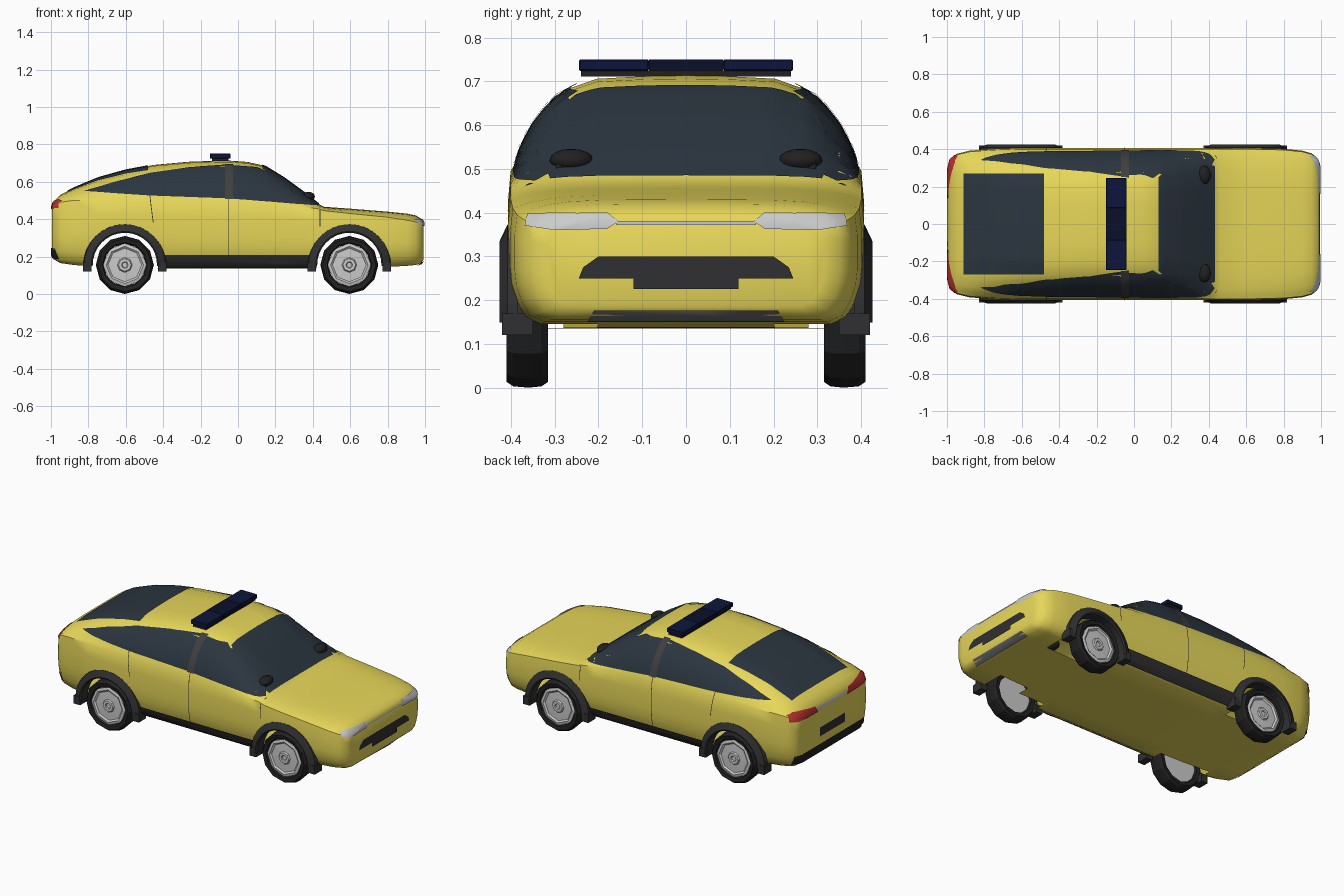
import bpy, bmesh
from math import pi, sin, cos, radians
from mathutils import Vector, Matrix
from mathutils.bvhtree import BVHTree

if "Cube" in bpy.data.objects:
    bpy.data.objects.remove(bpy.data.objects["Cube"])


def material(name, r, g, b):
    m = bpy.data.materials.new(name)
    m.diffuse_color = (r, g, b, 1)
    m.use_nodes = True
    m.node_tree.nodes["Principled BSDF"].inputs["Base Color"].default_value = m.diffuse_color
    return m


YELLOW = material("paint", .80, .68, .10)
GLASS = material("glass", .024, .036, .05)
DARK = material("dark_trim", .03, .03, .032)
TYRE = material("tyre", .015, .015, .015)
NAVY = material("navy", .004, .008, .045)
RED = material("red", .5, .03, .03)
CHROME = material("silver", .55, .56, .58)
PILLAR = material("pillar", .05, .05, .05)
GREY = material("bumper_grey", .16, .16, .16)


def finish(name, bm, mat, smooth=None):
    me = bpy.data.meshes.new(name)
    bm.to_mesh(me)
    bm.free()
    ob = bpy.data.objects.new(name, me)
    bpy.context.collection.objects.link(ob)
    if mat:
        me.materials.append(mat)
    if smooth:
        bpy.ops.object.select_all(action='DESELECT')
        ob.select_set(True)
        bpy.context.view_layer.objects.active = ob
        bpy.ops.object.shade_smooth_by_angle(angle=radians(smooth))
    return ob


def box(name, centre, size, mat, bevel=0):
    bm = bmesh.new()
    bmesh.ops.create_cube(bm, size=1, matrix=Matrix.Translation(centre) @ Matrix.Diagonal((*size, 1)))
    if bevel:
        bmesh.ops.bevel(bm, geom=bm.edges[:], offset=bevel, segments=1, affect='EDGES')
    return finish(name, bm, mat)


def lathe(name, profile, n, cx, cz, side, mat, a0=0, a1=360, smooth=None):
    """Turn (radius, y) points around a y axis at (cx, cz)."""
    bm = bmesh.new()
    full = a1 - a0 == 360
    rings = []
    for i in range(n if full else n + 1):
        a = radians(a0 + (a1 - a0) * i / n)
        rings.append([bm.verts.new((cx + r * cos(a), side * y, cz + r * sin(a))) for r, y in profile])
    for i in range(n):
        p, q = rings[i], rings[(i + 1) % len(rings)]
        for j in range(len(profile) - 1):
            bm.faces.new((p[j], p[j + 1], q[j + 1], q[j]))
    bmesh.ops.remove_doubles(bm, verts=bm.verts[:], dist=1e-5)
    bmesh.ops.recalc_face_normals(bm, faces=bm.faces[:])
    return finish(name, bm, mat, smooth)


# Body shell: x, half width, floor, belt line, roof line
STATIONS = [
    (-.995, .31, .21, .44, .465), (-.985, .345, .185, .465, .495), (-.95, .375, .165, .49, .53),
    (-.88, .392, .155, .50, .565), (-.75, .402, .145, .50, .62), (-.60, .407, .138, .495, .662),
    (-.45, .407, .135, .49, .69), (-.25, .407, .135, .485, .708), (-.05, .407, .135, .48, .713),
    (.05, .407, .135, .48, .706), (.14, .407, .135, .475, .686), (.25, .407, .135, .47, .618),
    (.35, .407, .135, .465, .545), (.43, .407, .136, .455, .482), (.46, .407, .137, .445, .466),
    (.60, .407, .138, .43, .456), (.80, .402, .145, .41, .44), (.90, .392, .15, .395, .43),
    (.95, .378, .155, .385, .42), (.98, .352, .165, .375, .402), (.993, .315, .185, .36, .385)]
LOWER = [(0, 0), (.5, 0), (.82, 0), (.91, .06), (.96, .2), (.99, .35), (1, .5), (1, .8)]
UPPER = [(.985, 0), (.96, .1), (.925, .3), (.86, .52), (.765, .73), (.68, .86), (.5, .97), (.25, .993), (0, 1)]
bm = bmesh.new()
rings = []
for x, w, lo, belt, top in STATIONS:
    half = [(w * a, lo + (belt - lo) * b) for a, b in LOWER] + [(w * a, belt + (top - belt) * b) for a, b in UPPER]
    loop = half + [(-y, z) for y, z in half[-2:0:-1]]
    rings.append([bm.verts.new((x, y, z)) for y, z in loop])
for p, q in zip(rings, rings[1:]):
    for j in range(len(p)):
        k = (j + 1) % len(p)
        bm.faces.new((p[j], p[k], q[k], q[j]))
bm.faces.new(rings[0])
bm.faces.new(rings[-1])
bmesh.ops.recalc_face_normals(bm, faces=bm.faces[:])
SURFACE = BVHTree.FromBMesh(bm)
body = finish("body_shell", bm, YELLOW)

# Wheel openings cut into the hollow shell
WHEELS = [(x, .155, s) for x in (-.605, .595) for s in (1, -1)]
for x, z, s in WHEELS:
    bm = bmesh.new()
    bmesh.ops.create_cone(bm, cap_ends=True, segments=24, radius1=.178, radius2=.178, depth=.4,
                          matrix=Matrix.Translation((x, s * .48, z)) @ Matrix.Rotation(pi / 2, 4, 'X'))
    cutter = finish("arch_cutter", bm, None)
    cutter.hide_render = True
    mod = body.modifiers.new("arch", 'BOOLEAN')
    mod.operation, mod.object, mod.solver = 'DIFFERENCE', cutter, 'EXACT'
    bpy.context.view_layer.objects.active = body
    bpy.ops.object.modifier_apply(modifier=mod.name)
    bpy.data.objects.remove(cutter)
bm = bmesh.new()
bm.from_mesh(body.data)
inner = []
for f in bm.faces:
    c = f.calc_center_median()
    if abs(c.y) > .27 and any(Vector((c.x - x, c.z - z)).length < .1785 for x, z, s in WHEELS):
        inner.append(f)
bmesh.ops.delete(bm, geom=inner, context='FACES')
bm.to_mesh(body.data)
bm.free()
bpy.ops.object.select_all(action='DESELECT')
body.select_set(True)
bpy.context.view_layer.objects.active = body
bpy.ops.object.shade_smooth_by_angle(angle=radians(40))


def panel(name, pts, view, mat, lift=.004):
    """Project a flat outline onto the body surface."""
    place, ray = {
        'left': (lambda a, b: (a, 2, b), (0, -1, 0)), 'right': (lambda a, b: (a, -2, b), (0, 1, 0)),
        'top': (lambda a, b: (a, b, 2), (0, 0, -1)), 'front': (lambda a, b: (2, a, b), (-1, 0, 0)),
        'rear': (lambda a, b: (-2, a, b), (1, 0, 0))}[view]
    ray = Vector(ray)
    bm = bmesh.new()
    face = bm.faces.new([bm.verts.new(place(*p)) for p in pts])
    bmesh.ops.triangulate(bm, faces=[face])
    for axis in range(3):
        if abs(ray[axis]) > .5:
            continue
        n = Vector((0, 0, 0))
        n[axis] = 1
        lo, hi = min(v.co[axis] for v in bm.verts), max(v.co[axis] for v in bm.verts)
        steps = int((hi - lo) / .025)
        for i in range(1, steps + 1):
            bmesh.ops.bisect_plane(bm, geom=bm.verts[:] + bm.edges[:] + bm.faces[:],
                                   plane_co=n * (lo + (hi - lo) * i / (steps + 1)), plane_no=n)
    missed = []
    for v in bm.verts:
        hit, normal, _, _ = SURFACE.ray_cast(v.co, ray)
        if hit is None:
            missed.append(v)
        else:
            v.co = hit + normal * lift
    bmesh.ops.delete(bm, geom=missed, context='VERTS')
    bm.normal_update()
    for f in bm.faces:
        if f.normal.dot(ray) > 0:
            f.normal_flip()
    return finish(name, bm, mat, 40)


def strip(name, a0, a1, b0, b1, view, mat, lift=.004):
    return panel(name, [(a0, b0), (a1, b0), (a1, b1), (a0, b1)], view, mat, lift)


# Front and rear glass
panel("windscreen", [(.13, -.25), (.2, -.31), (.3, -.34), (.43, -.31), (.43, .31), (.3, .34), (.2, .31), (.13, .25)],
      'top', GLASS)
strip("rear_window", -.91, -.48, -.27, .27, 'top', GLASS)

# Side glass, door lines and sills
for view in ('left', 'right'):
    panel(view + "_side_window", [(-.82, .548), (-.47, .525), (-.05, .51), (.43, .47), (.36, .53), (.26, .595), (.16, .65),
                                  (.1, .675), (-.07, .688), (-.26, .675), (-.47, .645), (-.66, .597)], view, GLASS)
    strip(view + "_centre_pillar", -.07, -.028, .505, .69, view, PILLAR, .006)
    strip(view + "_front_door_line", -.052, -.048, .2, .51, view, DARK, .003)
    panel(view + "_rear_door_line", [(-.474, .53), (-.455, .38), (-.451, .38), (-.47, .53)], view, DARK, .003)
    panel(view + "_wing_line", [(.436, .465), (.44, .465), (.44, .36), (.436, .36)], view, DARK, .003)
    strip(view + "_sill", -.42, .42, .145, .21, view, DARK, .008)

# Nose and tail fittings
for s, label in ((1, "left"), (-1, "right")):
    lamp = [(.155, .38), (.18, .398), (.36, .395), (.365, .37), (.3, .36), (.18, .363)]
    panel(label + "_headlight", [(s * y, z) for y, z in lamp], 'front', CHROME, .005)
    lamp = [(.14, .45), (.16, .487), (.33, .505), (.365, .495), (.365, .46), (.3, .453)]
    panel(label + "_tail_light", [(s * y, z) for y, z in lamp], 'rear', RED, .005)
strip("nose_chrome_strip", -.16, .16, .372, .381, 'front', CHROME)
panel("grille", [(-.245, .25), (.245, .25), (.235, .275), (.2, .3), (-.2, .3), (-.235, .275)], 'front', DARK)
strip("front_plate", -.12, .12, .226, .262, 'front', DARK, .006)
panel("front_skid_plate", [(-.225, .157), (.225, .157), (.21, .18), (-.21, .18)], 'front', GREY, .006)
strip("tail_chrome_strip", -.14, .14, .455, .475, 'rear', CHROME)
strip("rear_plate", -.12, .12, .29, .345, 'rear', DARK)
strip("rear_bumper_trim", -.34, .34, .19, .245, 'rear', TYRE, .005)

# Wheels, arch trims and mud flaps
for x, z, s in WHEELS:
    tag = ("front_" if x > 0 else "rear_") + ("left_" if s > 0 else "right_")
    lathe(tag + "tyre", [(.112, .395), (.12, .405), (.142, .41), (.152, .395), (.155, .36), (.152, .33), (.142, .315),
                         (.118, .318), (.112, .33)], 12, x, z, s, TYRE)
    lathe(tag + "rim", [(0, .33), (.117, .33), (.117, .398), (.1, .402), (.09, .394), (.04, .396),
                        (.034, .404), (.018, .404), (.014, .397), (0, .397)], 8, x, z, s, CHROME)
    lathe(tag + "arch_trim", [(.222, .385), (.218, .408), (.18, .426), (.172, .42), (.174, .35)], 16, x, z, s, DARK, -2, 182)
    for e in (-1, 1):
        box(tag + "mud_flap", (x + e * .2, s * .385, .145), (.045, .07, .05), DARK)

# Door mirrors
for s, label in ((1, "left"), (-1, "right")):
    bm = bmesh.new()
    bmesh.ops.create_uvsphere(bm, u_segments=12, v_segments=8, radius=1,
                              matrix=Matrix.Translation((.375, s * .262, .52)) @ Matrix.Diagonal((.036, .05, .026, 1)))
    finish(label + "_mirror", bm, TYRE, 40)
    box(label + "_mirror_stalk", (.385, s * .285, .497), (.03, .025, .03), TYRE)

# Roof light bar
box("light_bar_base", (-.095, 0, .718), (.09, .48, .014), TYRE)
for y in (-.165, .165):
    box("light_bar_lamp", (-.095, y, .737), (.112, .16, .026), NAVY, .003)
box("light_bar_centre", (-.095, 0, .737), (.11, .17, .025), material("bar_centre", .003, .005, .025))
